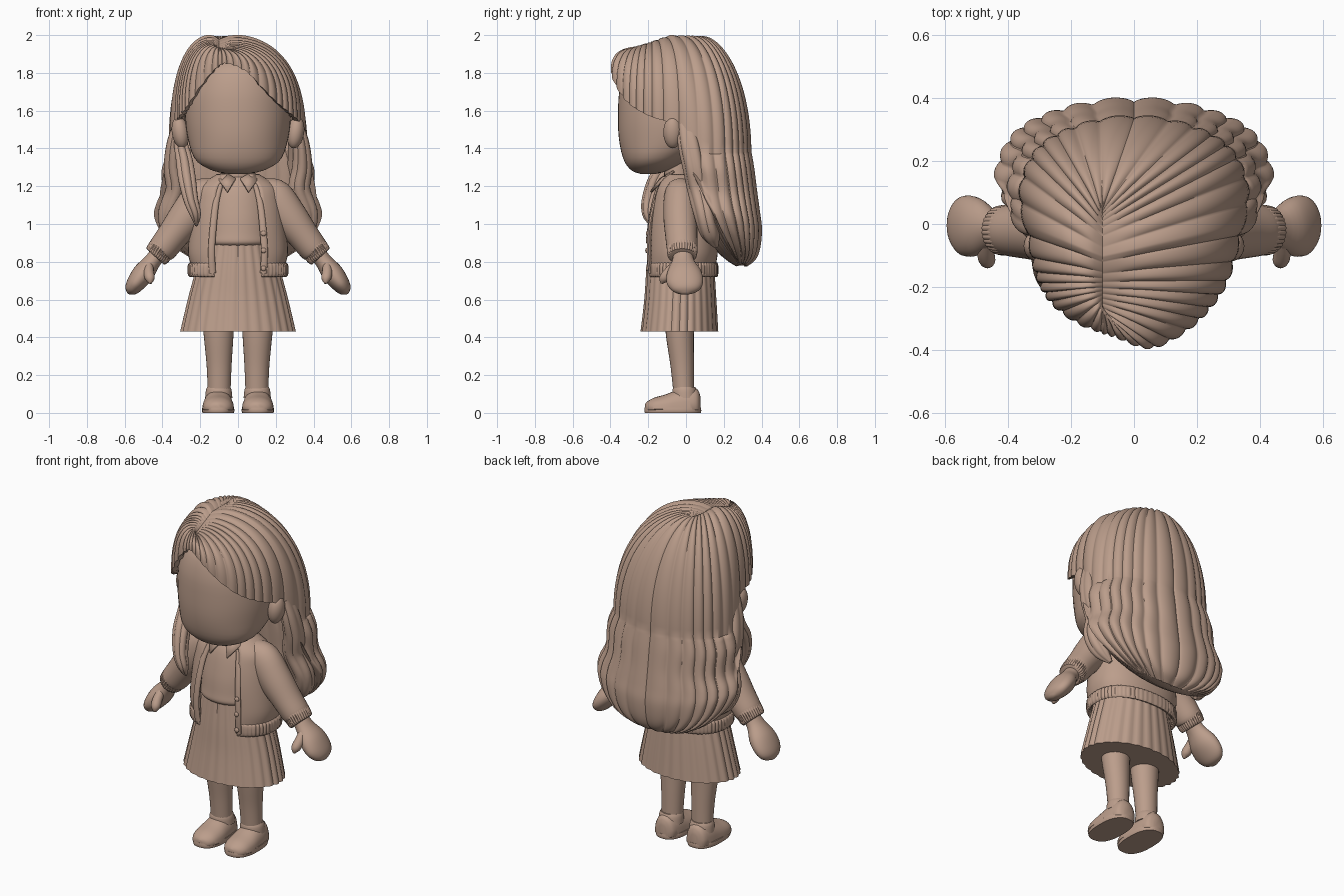
import bpy, bmesh, math
from mathutils import Vector

if "Cube" in bpy.data.objects:
    bpy.data.objects.remove(bpy.data.objects["Cube"])

clay = bpy.data.materials.new("warm_clay")
clay.diffuse_color = (0.50, 0.34, 0.26, 1)
clay.use_nodes = True
clay.node_tree.nodes["Principled BSDF"].inputs["Base Color"].default_value = clay.diffuse_color


def spline(pts, n, closed=False):
    """Smooth curve of n samples through control tuples."""
    k = len(pts)
    out = []
    for i in range(n):
        u = i * k / n if closed else i * (k - 1) / (n - 1)
        s = int(u) if closed else min(int(u), k - 2)
        t = u - s
        get = (lambda j: pts[j % k]) if closed else (lambda j: pts[max(0, min(k - 1, j))])
        a, b, c, d = get(s - 1), get(s), get(s + 1), get(s + 2)
        out.append([0.5 * (2 * q + (r - p) * t + (2 * p - 5 * q + 4 * r - w) * t * t
                           + (3 * q - p - 3 * r + w) * t ** 3) for p, q, r, w in zip(a, b, c, d)])
    return out


def finish(name, bm, angle=40, thick=0):
    me = bpy.data.meshes.new(name)
    bm.to_mesh(me)
    bm.free()
    ob = bpy.data.objects.new(name, me)
    bpy.context.collection.objects.link(ob)
    me.materials.append(clay)
    bpy.ops.object.select_all(action='DESELECT')
    ob.select_set(True)
    bpy.context.view_layer.objects.active = ob
    bpy.ops.object.shade_smooth_by_angle(angle=math.radians(angle))
    if thick:
        mod = ob.modifiers.new("thickness", 'SOLIDIFY')
        mod.thickness, mod.offset = thick, -1
    return ob


def sheet(name, rows, closed=True, caps=True, **kw):
    """Skin a list of equally long point rows."""
    bm = bmesh.new()
    vs = [[bm.verts.new(p) for p in r] for r in rows]
    n = len(rows[0])
    for a, b in zip(vs, vs[1:]):
        for i in range(n if closed else n - 1):
            j = (i + 1) % n
            bm.faces.new((a[i], a[j], b[j], b[i]))
    if closed and caps:
        bm.faces.new(vs[0][::-1])
        bm.faces.new(vs[-1])
        bmesh.ops.recalc_face_normals(bm, faces=bm.faces)
    bmesh.ops.remove_doubles(bm, verts=bm.verts, dist=1e-5)
    return finish(name, bm, **kw)


def loft(name, rings, n=48, steps=24, gap=0, ridge=0, count=0, power=2, lift=None, front=1, **kw):
    """Rings are (z, cy, rx, ry), bottom up; gap leaves the front open; ridges make folds."""
    rows = []
    for z, cy, rx, ry in spline(rings, steps):
        row = []
        for i in range(n):
            a = gap + (2 * math.pi - 2 * gap) * i / (n - 1 if gap else n)
            f = 1 + ridge * (abs(math.sin(count * a / 2)) - 0.7)
            s, c = math.sin(a), -math.cos(a)
            x = f * rx * math.copysign(abs(s) ** (2 / power), s)
            y = f * ry * math.copysign(abs(c) ** (2 / power), c)
            row.append((x, cy + y * (front if y < 0 else 1), z + (lift(x, z) if lift else 0)))
        rows.append(row)
    return sheet(name, rows, closed=not gap, caps=not kw.get('thick'), **kw)


def tube(name, path, n=20, steps=20, ridge=0, count=0, **kw):
    """Path points are (x, y, z, ra, rb): ra in the xz plane, rb along y."""
    pts = spline(path, steps)
    rows = []
    for i, (x, y, z, ra, rb) in enumerate(pts):
        d = Vector(pts[min(i + 1, steps - 1)][:3]) - Vector(pts[max(i - 1, 0)][:3])
        u = d.cross(Vector((0, 1, 0))).normalized()
        v = u.cross(d).normalized()
        rows.append([])
        for j in range(n):
            a = 2 * math.pi * j / n
            f = 1 + ridge * (abs(math.sin(count * a / 2)) - 0.7)
            rows[-1].append(Vector((x, y, z)) + f * (u * ra * math.cos(a) + v * rb * math.sin(a)))
    return sheet(name, rows, **kw)


def ball(name, loc, size, rot=(0, 0, 0)):
    bpy.ops.mesh.primitive_uv_sphere_add(segments=28, ring_count=16, location=loc, rotation=rot)
    ob = bpy.context.object
    ob.name, ob.scale = name, size
    ob.data.materials.append(clay)
    bpy.ops.object.shade_smooth()
    return ob


def mir(path, s):
    return [(p[0] * s, *p[1:]) for p in path]


# Head and neck
loft("head", [(1.265, -.2, .05, .04), (1.285, -.19, .14, .10), (1.34, -.16, .225, .17),
              (1.45, -.10, .265, .255), (1.58, -.08, .28, .28), (1.72, -.07, .27, .28),
              (1.84, -.06, .21, .24), (1.92, -.05, .08, .1)], power=2.1)
loft("neck", [(1.15, -.04, .075, .07), (1.35, -.05, .07, .07)], n=24, steps=3)

# Hair: strands sweep from the off-centre parting to the hairline, the back ones hang on down
rim = [(-.06, -.36, 1.85), (.04, -.395, 1.81), (.12, -.37, 1.73), (.21, -.305, 1.64),
       (.29, -.2, 1.575), (.335, -.06, 1.52), (.365, .10, 1.38), (.31, .24, 1.38), (.175, .317, 1.38),
       (0, .345, 1.38), (-.175, .317, 1.38), (-.31, .24, 1.38), (-.365, .10, 1.38),
       (-.335, -.06, 1.53), (-.31, -.17, 1.57), (-.265, -.25, 1.63), (-.19, -.31, 1.74),
       (-.12, -.34, 1.82)]
fall = [(1.38, .12, .37, .225), (1.29, .13, .405, .23), (1.17, .145, .405, .23),
        (1.06, .16, .44, .23), (.97, .178, .445, .222), (.87, .21, .405, .18),
        (.81, .25, .32, .115), (.775, .28, .2, .04)]


def lift(x, z):
    return .55 * x * x * max(0, min(1, (1.15 - z) / .3))


def puff(p, fold, amount):
    return p + (p - Vector((0, .05, min(p.z, 1.6)))).normalized() * amount * fold


cols, rows = 480, 26
hang = spline(fall, 34)[1:]
strands = []
for i, (rx, ry, rz) in enumerate(spline(rim, cols, True)):
    u = i / cols
    k = (ry + .39) / .74
    oy, oz = -.275 + .325 * k, 1.93 + .078 * min(1, 1.9 * k)
    e = 2.5 - .5 * max(0, ry) / .36
    fold = abs(math.sin(math.pi * (38 * u + .35 * math.sin(10 * math.pi * u)))) ** .7 - .7
    col = []
    for j in range(rows):
        t = j / (rows - 1) * math.pi / 2
        h, w = math.sin(t) ** (2 / e), abs(math.cos(t)) ** (2 / e)
        p = Vector((-.1 + (rx + .1) * h, oy + (ry - oy) * h, rz + (oz - rz) * w))
        p.z -= .03 * math.exp(-9 * h)
        col.append(puff(p, fold, .012 * min(1, 3 * h)))
    # Hanging length fades in behind the ears
    r = 18 * u
    w = max(0, min(1, r - 5, 13 - r))
    for z, cy, sx, sy in hang:
        x, y = rx * sx / .37, cy + (ry - .12) * sy / .225
        p = Vector((x, y, z + lift(x, z)))
        q = Vector((rx, ry, rz))
        col.append(puff(q.lerp(p, w), fold, .012 + .005 * w))
    # Rolled-in edge
    inward = (Vector((0, .1, col[-1].z)) - col[-1]).normalized() * (1 - w)
    col += [col[-1] + inward * .03 + Vector((0, 0, .004)),
            col[-1] + inward * .055 + Vector((0, 0, .06 * (1 - w)))]
    strands.append(col)
sheet("hair", [list(r) for r in zip(*strands)][::-1], caps=False, angle=50)

# Inner body of the long hair
loft("hair_underside", [(z, cy, sx * .95, sy * .93) for z, cy, sx, sy in fall[::-1]]
     + [(1.5, .12, .32, .2)], n=240, steps=36, ridge=.04, count=30, lift=lift, front=.35)

# Wavy side locks and the front lock over one shoulder
for s in (-1, 1):
    tube("side_lock", mir([(.315, .0, 1.53, .03, .05), (.335, .02, 1.42, .045, .06),
                           (.34, .045, 1.3, .055, .06), (.325, .07, 1.18, .06, .06),
                           (.365, .10, 1.05, .06, .055), (.345, .13, .95, .05, .05),
                           (.30, .16, .88, .012, .012)], s), n=48, steps=30, ridge=.14, count=6)
tube("front_lock", [(-.30, -.01, 1.54, .02, .03), (-.305, -.03, 1.44, .035, .04),
                    (-.285, -.08, 1.34, .045, .045), (-.27, -.15, 1.24, .048, .045),
                    (-.25, -.19, 1.13, .04, .042), (-.225, -.2, 1.05, .03, .03),
                    (-.22, -.18, .99, .006, .006)], n=48, steps=30, ridge=.16, count=6)

# Shirt and pleated skirt
loft("shirt", [(.885, -.03, .175, .165), (.905, -.03, .195, .182), (.95, -.03, .19, .178),
               (1.05, -.035, .18, .16), (1.18, -.035, .15, .128), (1.25, -.035, .09, .085)])
loft("skirt", [(.43, -.035, .305, .205), (.6, -.03, .265, .19), (.75, -.03, .225, .18),
               (.92, -.03, .18, .165)], n=144, steps=12, ridge=.035, count=28)

# Open jacket with ribbed hem, front bands and buttons
body = [(.78, -.025, .25, .182), (.86, -.02, .265, .188), (1.0, -.025, .25, .178),
        (1.12, -.03, .23, .155), (1.2, -.03, .205, .13), (1.265, -.03, .11, .085)]
loft("jacket", body, gap=.5, thick=.02, power=2.3)
loft("jacket_hem", [(.72, -.02, .255, .185), (.735, -.02, .265, .19), (.78, -.02, .265, .19),
                    (.795, -.02, .255, .185)], n=200, steps=10, gap=.45, ridge=.02, count=60,
     power=2.3, thick=.025)
for s in (-1, 1):
    tube("front_band", mir([(.135, -.188, .74, .018, .01), (.14, -.198, .86, .018, .01),
                            (.13, -.188, 1.0, .018, .01), (.115, -.162, 1.12, .016, .01),
                            (.09, -.13, 1.21, .012, .01)], s), n=12)
    # Shirt collar flaps
    flap = [[(s * .085, -.06, 1.275), (s * .012, -.13, 1.235)],
            [(s * .10, -.12, 1.225), (s * .055, -.182, 1.165)]]
    sheet("collar", flap if s < 0 else flap[::-1], closed=False, thick=.012)
for z, y in ((.765, -.205), (.86, -.208), (.95, -.204)):
    ball("button", (.135, y, z), (.014, .008, .014))

# Paired limbs, ears and shoes
for s in (-1, 1):
    ball("ear", (s * .305, -.07, 1.485), (.045, .05, .085), (0, s * .15, 0))
    tube("sleeve", mir([(.12, -.03, 1.2, .05, .06), (.185, -.03, 1.15, .097, .085),
                        (.265, -.03, 1.045, .097, .09), (.345, -.025, .94, .083, .085),
                        (.402, -.02, .865, .076, .08), (.417, -.02, .845, .06, .065)], s), n=32)
    tube("cuff", mir([(.392, -.02, .885, .064, .07), (.40, -.02, .875, .072, .08),
                      (.428, -.02, .835, .069, .077), (.436, -.02, .825, .06, .066)], s),
         n=96, steps=10, ridge=.05, count=32)
    tube("hand", mir([(.42, -.015, .845, .045, .05), (.455, -.015, .80, .045, .06),
                      (.50, -.01, .74, .057, .092), (.542, -.005, .685, .049, .095),
                      (.568, -.005, .648, .034, .066), (.58, -.005, .63, .008, .015)], s), n=28)
    tube("thumb", mir([(.47, -.05, .79, .02, .022), (.472, -.09, .745, .027, .027),
                       (.466, -.118, .71, .025, .025), (.463, -.13, .685, .006, .006)], s),
         n=16, steps=14)
    tube("leg", mir([(.105, -.03, .55, .085, .08), (.103, -.033, .43, .08, .075),
                     (.1, -.02, .25, .066, .062), (.1, -.012, .1, .06, .054)], s), n=28)
    # Shoe upper; sections run heel to toe as (y, half width, height)
    shoe = []
    for y, w, h in spline([(.077, .025, .085), (.06, .06, .125), (.01, .074, .135), (-.05, .08, .12),
                           (-.11, .084, .097), (-.17, .076, .08), (-.205, .05, .06),
                           (-.218, .015, .045)], 24):
        shoe.append([])
        for i in range(24):
            a = 2 * math.pi * i / 24
            up = math.sin(a)
            z = .02 + (h - .02) * max(0, up) ** .8 + .012 * min(0, up)
            shoe[-1].append((s * .105 + w * math.cos(a), y, z))
    sheet("shoe", shoe)
    # Sole and ankle opening
    sole = loft("sole", [(0, -.07, .083, .148), (.012, -.07, .086, .151), (.028, -.07, .084, .149)],
                n=40, steps=5, power=2.5)
    sole.location.x = s * .105
    ankle = loft("shoe_rim", [(.08, -.005, .072, .068), (.12, -.008, .068, .064),
                              (.138, -.008, .06, .056)], n=32, steps=7)
    ankle.location.x = s * .102
